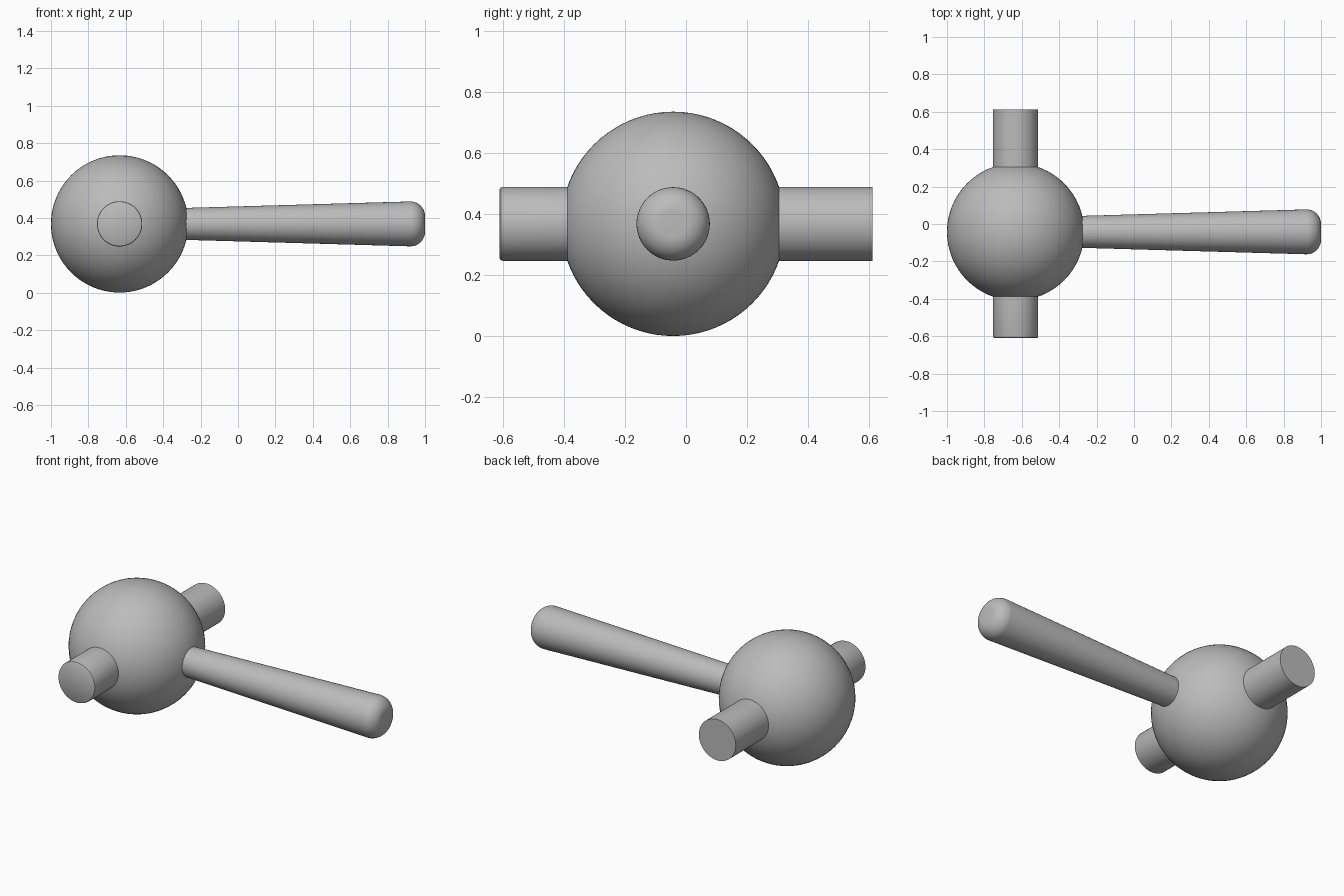
import bpy, bmesh, math
from mathutils import Vector, Matrix

cube = bpy.data.objects.get("Cube")
if cube:
    bpy.data.objects.remove(cube, do_unlink=True)

GREY = (0.5, 0.5, 0.5, 1)
metal = bpy.data.materials.new("plain grey")
metal.use_nodes = True
metal.diffuse_color = GREY
metal.node_tree.nodes["Principled BSDF"].inputs["Base Color"].default_value = GREY

CENTRE = Vector((-0.633, -0.042, 0.368))
RADIUS = 0.367


def finish(name, bm, angle):
    """Turn the bmesh into a smooth shaded object centred on the ball."""
    bmesh.ops.recalc_face_normals(bm, faces=bm.faces)
    mesh = bpy.data.meshes.new(name)
    bm.to_mesh(mesh)
    bm.free()
    mesh.materials.append(metal)
    obj = bpy.data.objects.new(name, mesh)
    bpy.context.collection.objects.link(obj)
    obj.location = CENTRE
    bpy.ops.object.select_all(action="DESELECT")
    obj.select_set(True)
    bpy.context.view_layer.objects.active = obj
    bpy.ops.object.shade_smooth_by_angle(angle=math.radians(angle))
    return obj


def lathe(name, profile, direction, steps=64):
    """Revolve (distance, radius) points around a direction from the ball centre."""
    bm = bmesh.new()
    rings = []
    turn = Vector((0, 0, 1)).rotation_difference(Vector(direction)).to_matrix()
    for dist, rad in profile:
        ring = []
        for i in range(steps):
            a = math.tau * i / steps
            ring.append(bm.verts.new(turn @ Vector((rad * math.cos(a), rad * math.sin(a), dist))))
        rings.append(ring)
    for low, high in zip(rings, rings[1:]):
        for i in range(steps):
            j = (i + 1) % steps
            bm.faces.new((low[i], low[j], high[j], high[i]))
    bm.faces.new(rings[-1])
    # The hidden end stays open; make sure the closed end faces outward
    obj = finish(name, bm, 35)
    tip = obj.data.polygons[-1]
    if tip.normal.dot(Vector(direction)) < 0:
        obj.data.flip_normals()
    return obj


# Ball
bm = bmesh.new()
bmesh.ops.create_uvsphere(bm, u_segments=64, v_segments=40, radius=RADIUS)
finish("ball", bm, 60)

# Short pins on the front and back, the front one with a small bevel
PIN = 0.121
lathe("back_pin", [(0.335, PIN), (0.653, PIN)], (0, 1, 0))
lathe("front_pin", [(0.335, PIN), (0.558, PIN), (0.564, PIN - 0.002),
                    (0.568, PIN - 0.008)], (0, -1, 0))

# Tapered handle with a rounded tip
FILLET, LENGTH, END = 0.078, 1.633, 0.12
handle = [(0.34, 0.085)]
for k in range(11):
    a = math.pi / 2 * k / 10
    handle.append((LENGTH - FILLET + FILLET * math.sin(a),
                   END - FILLET + FILLET * math.cos(a)))
lathe("handle", handle, (1, 0, 0))
